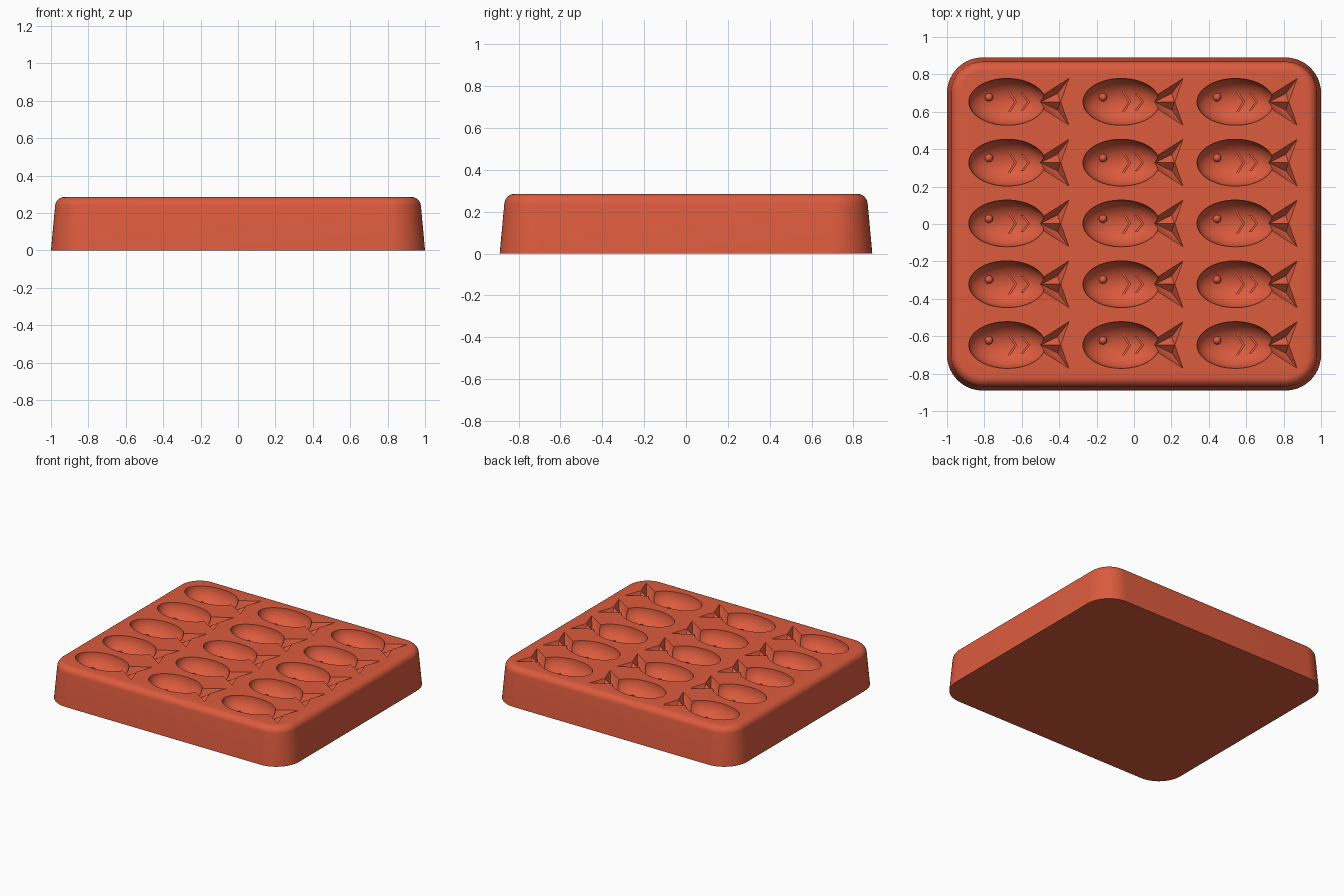
import bpy, bmesh, math
from mathutils import Vector, Matrix

if "Cube" in bpy.data.objects:
    bpy.data.objects.remove(bpy.data.objects["Cube"])

TOP = 0.285          # height of the tray
DEPTH = 0.125        # depth of a fish cavity
PITCH_X, PITCH_Y = 0.61, 0.325

red = bpy.data.materials.new("terracotta_red")
red.use_nodes = True
colour = (0.72, 0.105, 0.048, 1)
red.diffuse_color = colour
red.node_tree.nodes["Principled BSDF"].inputs["Base Color"].default_value = colour


def make_object(name, bm):
    bmesh.ops.recalc_face_normals(bm, faces=bm.faces)
    mesh = bpy.data.meshes.new(name)
    bm.to_mesh(mesh)
    bm.free()
    mesh.materials.append(red)
    obj = bpy.data.objects.new(name, mesh)
    bpy.context.collection.objects.link(obj)
    return obj


def loft(name, rings):
    """Skin a stack of equal-length point rings and cap both ends."""
    bm = bmesh.new()
    loops = [[bm.verts.new(p) for p in ring] for ring in rings]
    for low, high in zip(loops, loops[1:]):
        for i in range(len(low)):
            j = (i + 1) % len(low)
            bm.faces.new((low[i], low[j], high[j], high[i]))
    bm.faces.new(loops[0][::-1])
    bm.faces.new(loops[-1])
    return make_object(name, bm)


def prism(name, outline, z0, z1):
    return loft(name, [[(x, y, z) for x, y in outline] for z in (z0, z1)])


def ellipsoid(name, centre, radii, segments, rings):
    bm = bmesh.new()
    matrix = Matrix.Translation(centre) @ Matrix.Diagonal((*radii, 1))
    bmesh.ops.create_uvsphere(bm, u_segments=segments, v_segments=rings,
                              radius=1, matrix=matrix)
    return make_object(name, bm)


def apply_modifiers(obj):
    bpy.context.view_layer.update()
    evaluated = obj.evaluated_get(bpy.context.evaluated_depsgraph_get())
    obj.data = bpy.data.meshes.new_from_object(evaluated)
    obj.modifiers.clear()


def combine(obj, other, operation):
    mod = obj.modifiers.new("combine", "BOOLEAN")
    mod.operation, mod.solver, mod.object = operation, "EXACT", other
    apply_modifiers(obj)
    bpy.data.objects.remove(other)


def rounded_rectangle(inset, z, steps=14):
    hx, hy, r = 1.0 - inset, 0.89 - inset, 0.19 - inset
    points = []
    for k, (sx, sy) in enumerate(((1, 1), (-1, 1), (-1, -1), (1, -1))):
        for s in range(steps + 1):
            a = math.radians(90) * (k + s / steps)
            points.append((sx * (hx - r) + r * math.cos(a),
                           sy * (hy - r) + r * math.sin(a), z))
    return points


# Tray block with sloping sides and a rounded top rim
RIM = 0.05
rings = [rounded_rectangle(0, 0)]
for s in range(9):
    a = math.radians(5 + 85 * s / 8)
    rings.append(rounded_rectangle(0.022 + RIM * (1 - math.cos(a)),
                                   TOP - RIM + RIM * math.sin(a)))
tray = loft("fish_mould_tray", rings)

# Fish cutter: oval body, top surface at z = 0
fish = ellipsoid("fish_cutter", (0, 0, 0), (0.205, 0.125, DEPTH), 64, 32)

# Forked tail: each lobe is a V-bottomed wedge running out to its tip
for side in (1, -1):
    top = [(0.17, -0.02 * side), (0.18, 0.03 * side), (0.205, 0.03 * side),
           (0.33, 0.125 * side), (0.285, -0.004 * side)]
    bm = bmesh.new()
    for x, y in top:
        bm.verts.new((x, y, 0.03))
        bm.verts.new((x, y, 0))
    bm.verts.new((0.18, 0, -0.07))
    bm.verts.new((0.27, 0.045 * side, -0.06))
    bmesh.ops.convex_hull(bm, input=bm.verts)
    combine(fish, make_object("tail_lobe", bm), "UNION")

# Raised eye and two raised chevron scales left standing in the cavity
combine(fish, ellipsoid("eye", (-0.098, 0.025, -0.105), (0.022,) * 3, 20, 12),
        "DIFFERENCE")
for tip, h in ((0.052, 0.055), (0.122, 0.045)):
    back, w = tip - 0.035, 0.014
    outline = [(tip, 0), (back, h), (back - w, h),
               (tip - w, 0), (back - w, -h), (back, -h)]
    combine(fish, prism("scale", outline, -0.2, -DEPTH * (0.83 if tip < 0.1 else 0.72)),
            "DIFFERENCE")

# Repeat the fish in three columns and five rows, then cut them from the tray
for count, offset in ((3, (PITCH_X, 0, 0)), (5, (0, PITCH_Y, 0))):
    mod = fish.modifiers.new("repeat", "ARRAY")
    mod.count = count
    mod.use_relative_offset = False
    mod.use_constant_offset = True
    mod.constant_offset_displace = offset
fish.location = (-0.678, 0.003 - 2 * PITCH_Y, TOP)
apply_modifiers(fish)
combine(tray, fish, "DIFFERENCE")

# Smooth curved areas while keeping the cavity edges crisp
bpy.ops.object.select_all(action="DESELECT")
tray.select_set(True)
bpy.context.view_layer.objects.active = tray
bpy.ops.object.shade_smooth_by_angle(angle=math.radians(30))
